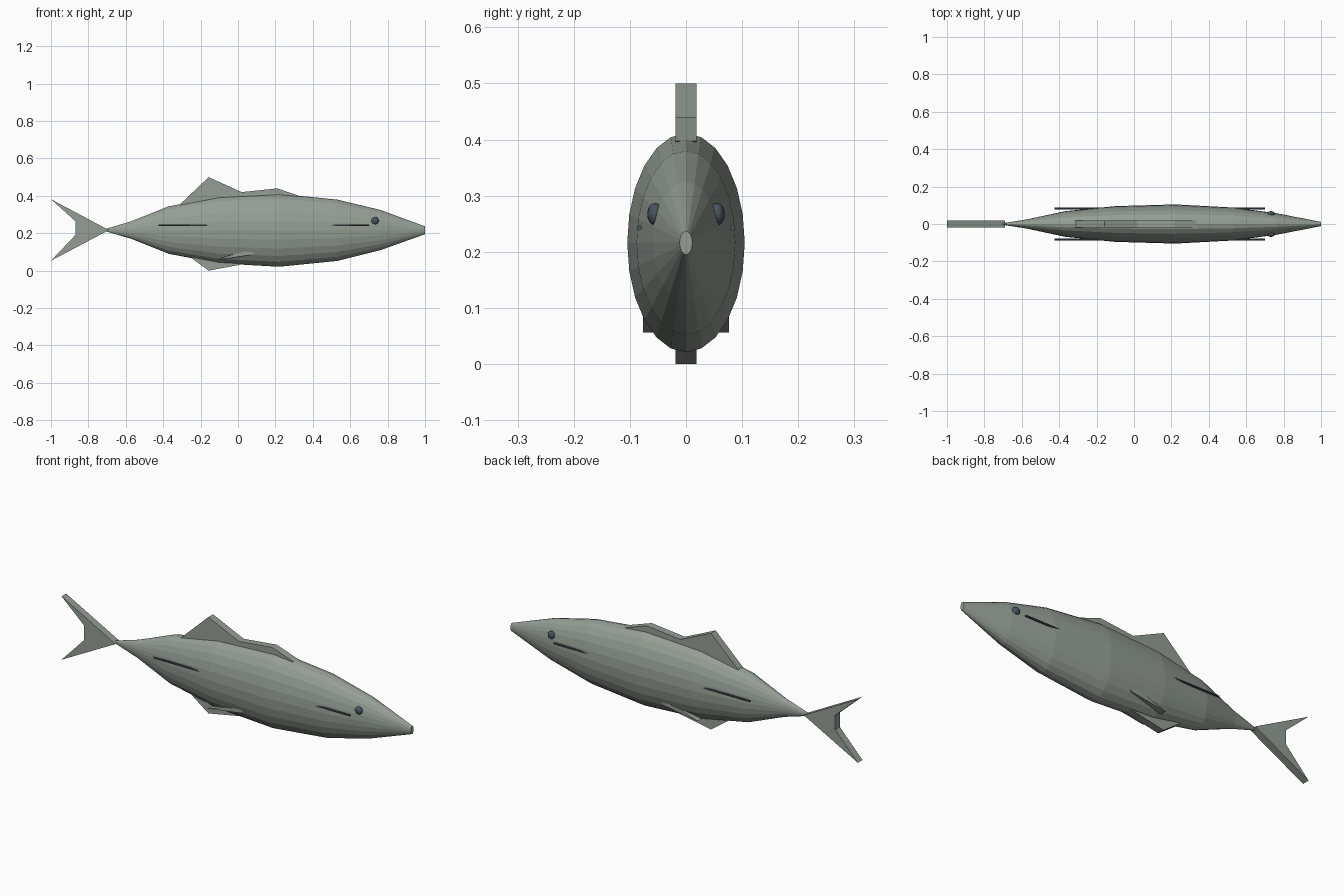
import bpy, bmesh, math

if "Cube" in bpy.data.objects:
    bpy.data.objects.remove(bpy.data.objects["Cube"])

def material(name, rgb):
    m = bpy.data.materials.new(name)
    m.diffuse_color = (*rgb, 1)
    m.use_nodes = True
    m.node_tree.nodes["Principled BSDF"].inputs["Base Color"].default_value = m.diffuse_color
    return m

SKIN = material("skin", (0.30, 0.34, 0.30))
DARK = material("dark", (0.07, 0.09, 0.11))

def finish(name, bm, mat):
    bmesh.ops.recalc_face_normals(bm, faces=bm.faces)
    me = bpy.data.meshes.new(name)
    bm.to_mesh(me)
    bm.free()
    me.materials.append(mat)
    ob = bpy.data.objects.new(name, me)
    bpy.context.collection.objects.link(ob)
    return ob

def loft(name, stations, sides, mat):
    """Rings of (x, y, z, half width, half height) skinned along x."""
    bm = bmesh.new()
    rings = []
    for x, y, z, w, h in stations:
        rings.append([bm.verts.new((x, y + w * math.sin(a), z + h * math.cos(a)))
                      for a in (2 * math.pi * i / sides for i in range(sides))])
    for r, s in zip(rings, rings[1:]):
        for i in range(sides):
            j = (i + 1) % sides
            bm.faces.new((r[i], r[j], s[j], s[i]))
    bm.faces.new(rings[0])
    bm.faces.new(rings[-1])
    return finish(name, bm, mat)

def plate(name, outline, y0, y1, mat):
    """Side-view (x, z) outline extruded from y0 to y1."""
    bm = bmesh.new()
    f = bm.faces.new([bm.verts.new((x, y0, z)) for x, z in outline])
    res = bmesh.ops.extrude_face_region(bm, geom=[f])
    moved = [v for v in res["geom"] if isinstance(v, bmesh.types.BMVert)]
    bmesh.ops.translate(bm, verts=moved, vec=(0, y1 - y0, 0))
    return finish(name, bm, mat)

# body: 24-sided elliptical rings from tail root to snout
profile = [(-0.705, 0.217, 0.007), (-0.57, 0.217, 0.047), (-0.37, 0.217, 0.127),
           (-0.10, 0.217, 0.178), (0.22, 0.216, 0.195), (0.53, 0.216, 0.164),
           (0.76, 0.217, 0.108), (1.0, 0.216, 0.021)]
loft("body", [(x, 0, z, h * 0.537, h) for x, z, h in profile], 24, SKIN)

# fins on the centre line
T = 0.019
plate("tail_fin", [(-0.69, 0.217), (-1.0, 0.382), (-0.87, 0.265), (-0.87, 0.19),
                   (-1.0, 0.053)], -T, T, SKIN)
plate("dorsal_fin", [(-0.315, 0.35), (-0.157, 0.50), (0.02, 0.42), (0.21, 0.44),
                     (0.335, 0.397), (0.2, 0.36), (-0.1, 0.35)], -T, T, SKIN)
plate("anal_fin", [(-0.26, 0.075), (-0.157, 0.0), (0.03, 0.035), (0.08, 0.08),
                   (-0.15, 0.11)], -T, T, SKIN)

# paired parts
for s, side in ((-1, "right"), (1, "left")):
    plate("pelvic_fin_" + side, [(-0.12, 0.056), (-0.02, 0.09), (0.09, 0.11),
                                 (0.08, 0.086)], s * 0.045, s * 0.077, SKIN)
    loft("lateral_line_" + side, [(x, s * 0.083, 0.243, 0.005, 0.005)
                                  for x in (-0.425, 0.70)], 8, DARK)
    bm = bmesh.new()
    bmesh.ops.create_uvsphere(bm, u_segments=16, v_segments=10, radius=1)
    bmesh.ops.scale(bm, vec=(0.02, 0.014, 0.02), verts=bm.verts)
    bmesh.ops.translate(bm, vec=(0.733, s * 0.055, 0.267), verts=bm.verts)
    finish("eye_" + side, bm, DARK)
